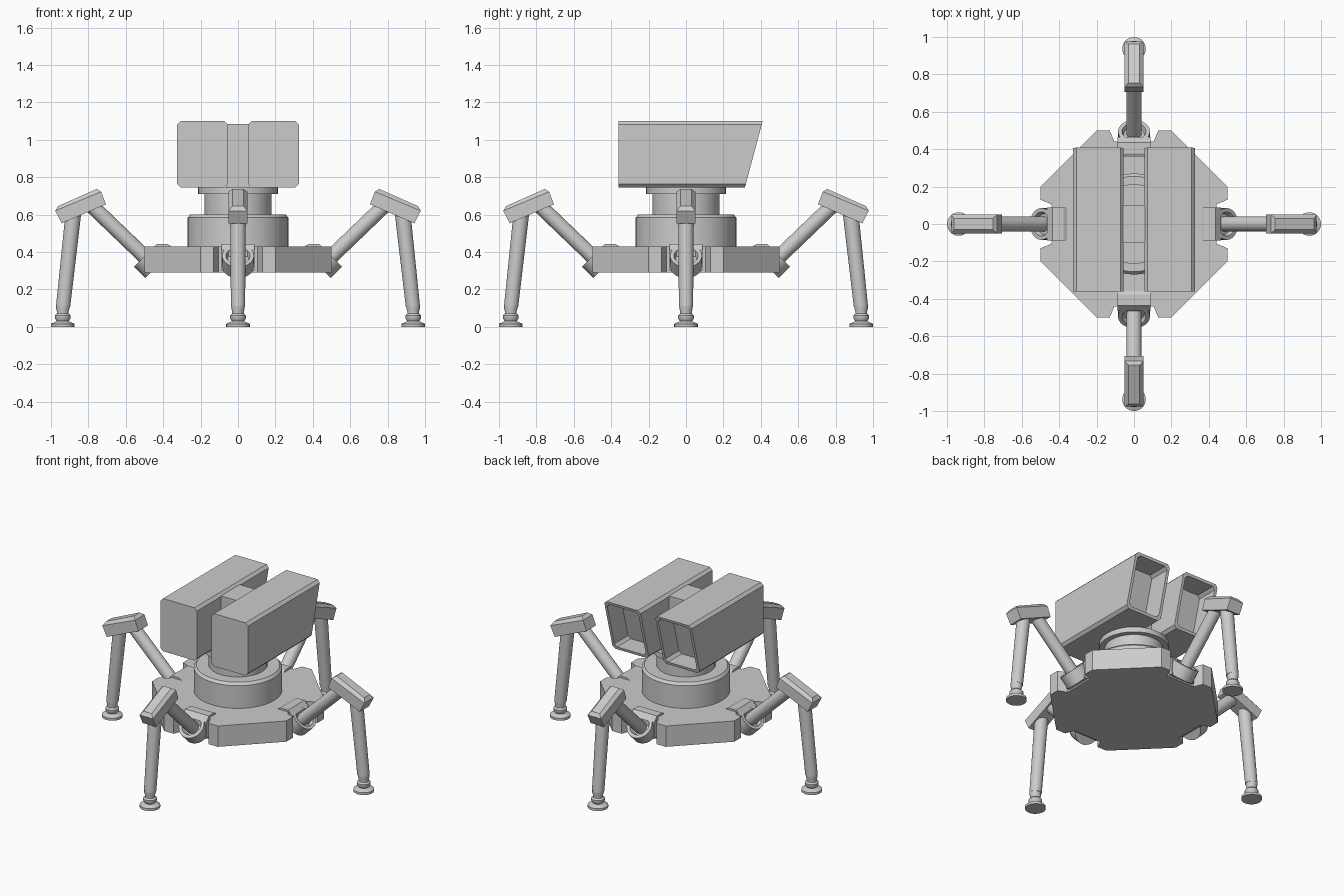
import bpy, bmesh, math
from mathutils import Vector, Matrix

if "Cube" in bpy.data.objects:
    bpy.data.objects.remove(bpy.data.objects["Cube"], do_unlink=True)

grey = bpy.data.materials.new("light_grey")
grey.use_nodes = True
COLOUR = (0.6, 0.6, 0.6, 1)
grey.diffuse_color = COLOUR
grey.node_tree.nodes["Principled BSDF"].inputs["Base Color"].default_value = COLOUR


def finish(name, bm, matrix=Matrix(), smooth=False):
    bmesh.ops.recalc_face_normals(bm, faces=bm.faces)
    mesh = bpy.data.meshes.new(name)
    bm.to_mesh(mesh)
    bm.free()
    mesh.transform(matrix)
    mesh.materials.append(grey)
    obj = bpy.data.objects.new(name, mesh)
    bpy.context.collection.objects.link(obj)
    if smooth:
        bpy.ops.object.select_all(action="DESELECT")
        obj.select_set(True)
        bpy.context.view_layer.objects.active = obj
        bpy.ops.object.shade_smooth_by_angle(angle=math.radians(35))
    return obj


def loft(name, loops, matrix=Matrix(), smooth=False):
    """Skin a list of equal point loops and cap both ends."""
    bm = bmesh.new()
    rings = [[bm.verts.new(p) for p in loop] for loop in loops]
    n = len(rings[0])
    for a, b in zip(rings, rings[1:]):
        for i in range(n):
            j = (i + 1) % n
            bm.faces.new((a[i], a[j], b[j], b[i]))
    bm.faces.new(rings[0])
    bm.faces.new(rings[-1])
    return finish(name, bm, matrix, smooth)


def lathe(name, profile, matrix=Matrix(), sides=32):
    """Revolve (radius, height) pairs about local z."""
    turn = [2 * math.pi * i / sides for i in range(sides)]
    loops = [[(r * math.cos(t), r * math.sin(t), h) for t in turn] for r, h in profile]
    return loft(name, loops, matrix, True)


def along(start, end):
    """Frame at start whose z axis points to end, and the length."""
    start, end = Vector(start), Vector(end)
    d = end - start
    return Matrix.Translation(start) @ d.to_track_quat("Z", "Y").to_matrix().to_4x4(), d.length


def rod(name, start, end, r0, r1, turn):
    m, length = along(start, end)
    lathe(name, [(r0, 0), (r1, length)], turn @ m, 24)


# Notched octagonal base plate
quarter = [(0.105, -0.44), (0.13, -0.5), (0.2, -0.5), (0.5, -0.2), (0.5, -0.13), (0.44, -0.105)]
outline = []
for k in range(4):
    spin = Matrix.Rotation(k * math.pi / 2, 2)
    outline += [spin @ Vector(p) for p in quarter]
loft("base_plate", [[(p.x, p.y, z) for p in outline] for z in (0.29, 0.43)])

# Turret ring, neck and turntable
lathe("turret_ring", [(0.27, 0.42), (0.27, 0.583), (0.255, 0.6)], sides=48)
lathe("turret_neck", [(0.18, 0.59), (0.18, 0.72)], sides=48)
lathe("turntable", [(0.213, 0.71), (0.213, 0.745)], sides=48)

# Bridge between the launcher boxes
loft("launcher_bridge", [[(-0.065, y, 0.74), (0.065, y, 0.74), (0.065, y, 1.085), (-0.065, y, 1.085)]
                         for y in (-0.1, 0.1)])


# Launcher boxes: chamfered tubes with a slanted open back
def section(cx, inset, y_low, y_high):
    w, lo, hi, c = 0.135 - inset, 0.745 + inset, 1.1 - inset, 0.018
    pts = []
    for sx, z, dz in ((-1, lo, c), (1, lo, c), (1, hi, -c), (-1, hi, -c)):
        corner = [(sx * w, z + dz), (sx * (w - c), z)]
        pts += corner if sx * dz < 0 else corner[::-1]
    return [(cx + x, y_low + (y_high - y_low) * (z - 0.745) / 0.355, z) for x, z in pts]


for side, cx in (("right", -0.19), ("left", 0.19)):
    loft(side + "_launcher_box", [section(cx, 0, -0.36, -0.36), section(cx, 0, 0.315, 0.41),
                                  section(cx, 0.018, 0.315, 0.41), section(cx, 0.018, 0.17, 0.265)])

# Four legs, each built along +x and turned into place
for k, name in enumerate(("left", "back", "right", "front")):
    turn = Matrix.Rotation(k * math.pi / 2, 4, "Z")

    # Hip bracket and tilted socket with a recessed mouth
    bracket = [(0.357, 0.42), (0.357, 0.43), (0.378, 0.443), (0.435, 0.443), (0.465, 0.41),
               (0.465, 0.30), (0.42, 0.30)]
    loft(name + "_hip_bracket", [[(x, y, z) for x, z in bracket] for y in (-0.088, 0.088)], turn)
    m, length = along((0.437, 0, 0.321), (0.496, 0, 0.38))
    lathe(name + "_hip_socket", [(0.085, 0), (0.085, length), (0.064, length), (0.055, length - 0.025)],
          turn @ m)

    # Upper leg rod
    rod(name + "_upper_leg", (0.475, 0, 0.352), (0.78, 0, 0.645), 0.04, 0.04, turn)

    # Knee block with a bevelled top
    low = [(0.943, 0.553), (0.706, 0.655)]
    mid = [(0.977, 0.62), (0.732, 0.722)]
    top = [(0.962, 0.645), (0.755, 0.737)]
    loft(name + "_knee_block", [[(a[0], -w, a[1]), (b[0], -w, b[1]), (b[0], w, b[1]), (a[0], w, a[1])]
                                for (a, b), w in ((low, 0.05), (mid, 0.05), (top, 0.03))], turn)

    # Lower leg rod, ankle and foot
    rod(name + "_lower_leg", (0.935, 0, 0.11), (0.88, 0, 0.61), 0.038, 0.042, turn)
    lathe(name + "_foot", [(0.063, 0), (0.063, 0.016), (0.045, 0.024), (0.032, 0.03), (0.042, 0.045),
                           (0.042, 0.06), (0.032, 0.07), (0.032, 0.085), (0.036, 0.1), (0.036, 0.115)],
          turn @ Matrix.Translation((0.937, 0, 0)), 24)
